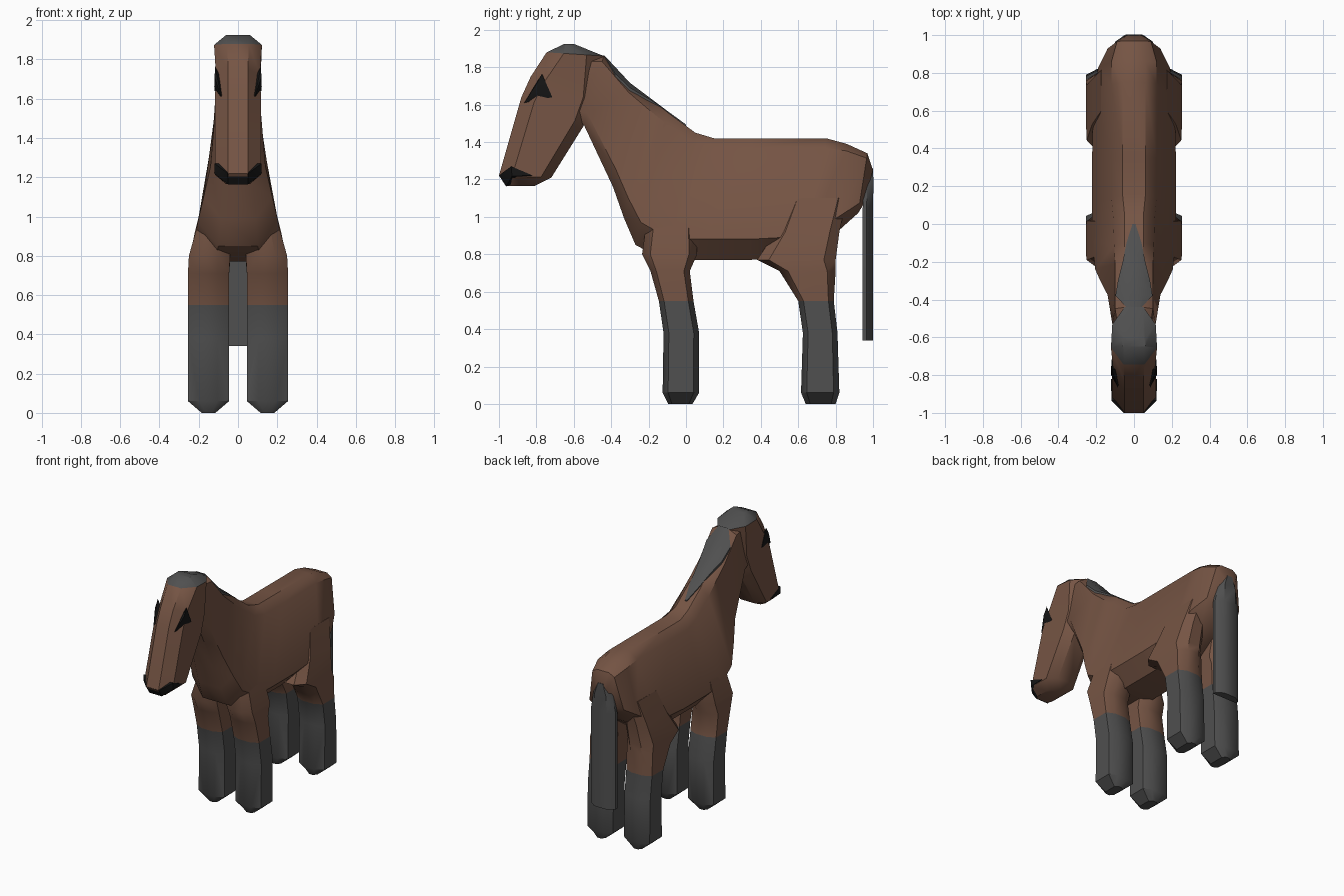
import bpy, bmesh, math

if "Cube" in bpy.data.objects:
    bpy.data.objects.remove(bpy.data.objects["Cube"])


def material(name, color):
    m = bpy.data.materials.new(name)
    m.diffuse_color = (*color, 1)
    m.use_nodes = True
    m.node_tree.nodes["Principled BSDF"].inputs["Base Color"].default_value = m.diffuse_color
    return m


BROWN = material("brown_coat", (0.18, 0.09, 0.058))
GREY = material("dark_grey_hair", (0.08, 0.08, 0.08))
BLACK = material("black", (0.008, 0.008, 0.008))


def finish(name, bm, mats, mirror=False, solid=True):
    if solid:
        bmesh.ops.recalc_face_normals(bm, faces=bm.faces)
    me = bpy.data.meshes.new(name)
    bm.to_mesh(me)
    bm.free()
    for m in mats:
        me.materials.append(m)
    ob = bpy.data.objects.new(name, me)
    bpy.context.collection.objects.link(ob)
    if mirror:
        ob.modifiers.new("mirror", 'MIRROR').use_mirror_merge = False
    bpy.ops.object.select_all(action='DESELECT')
    bpy.context.view_layer.objects.active = ob
    ob.select_set(True)
    bpy.ops.object.shade_smooth_by_angle(angle=math.radians(38))
    return ob


def loft(name, rings, mats, second_from=99, mirror=False):
    """Skin closed rings; bands from index second_from on use the second material."""
    bm = bmesh.new()
    vs = [[bm.verts.new(p) for p in r] for r in rings]
    n = len(rings[0])
    for k, (a, b) in enumerate(zip(vs, vs[1:])):
        for i in range(n):
            j = (i + 1) % n
            f = bm.faces.new((a[i], a[j], b[j], b[i]))
            f.material_index = int(k >= second_from)
    bm.faces.new(vs[0])
    f = bm.faces.new(vs[-1])
    f.material_index = int(len(rings) - 2 >= second_from)
    return finish(name, bm, mats, mirror)


def section(top, bot, ct, wt, wb, cb, ft=0.08, fb=0.17):
    """Eight-sided slice between two outline points (y, z)."""
    half = [(ct, 0), (wt, ft), (wb, 1 - fb), (cb, 1)]
    pts = half + [(-x, s) for x, s in reversed(half)]
    return [(x, top[0] + (bot[0] - top[0]) * s, top[1] + (bot[1] - top[1]) * s)
            for x, s in pts]


# Trunk and neck, rump to throat
trunk = [
    ((1.00, 1.25), (0.945, 1.06), .03, .05, .07, .05),
    ((0.97, 1.34), (0.92, 1.02), .05, .09, .14, .07),
    ((0.86, 1.39), (0.82, 0.93), .06, .12, .19, .10),
    ((0.75, 1.42), (0.62, 0.79), .06, .12, .215, .11),
    ((0.35, 1.42), (0.34, 0.77), .06, .12, .222, .12),
    ((0.15, 1.42), (0.08, 0.77), .06, .12, .222, .12),
    ((0.05, 1.45), (-0.12, 0.77), .05, .11, .222, .12),
    ((-0.10, 1.56), (-0.27, 0.85), .05, .105, .205, .10),
    ((-0.20, 1.635), (-0.33, 0.99), .045, .10, .175, .09),
    ((-0.30, 1.71), (-0.39, 1.16), .045, .10, .14, .08),
    ((-0.44, 1.86), (-0.545, 1.49), .045, .10, .115, .07),
    ((-0.58, 1.86), (-0.62, 1.52), .04, .08, .10, .06),
]
loft("body_and_neck", [section(*r) for r in trunk], [BROWN])

# Head, poll to muzzle, with grey forelock on the crown
head = [
    ((-0.65, 1.925), (-0.60, 1.925), .05, .06, .06, .05),
    ((-0.745, 1.88), (-0.44, 1.86), .055, .122, .115, .05, .3, .3),
    ((-0.83, 1.75), (-0.50, 1.62), .05, .112, .112, .06, .22, .15),
    ((-0.88, 1.64), (-0.545, 1.49), .05, .117, .117, .06, .2, .15),
    ((-1.00, 1.22), (-0.72, 1.21), .05, .117, .117, .06, .25, .2),
    ((-0.96, 1.165), (-0.81, 1.165), .045, .06, .06, .045, .2, .2),
]
loft("head", [section(*r) for r in head], [GREY, BROWN], second_from=1)

# Legs: (z, y0, y1, x0, x1)
front = [(0, -.095, .035, .115, .185), (.06, -.125, .07, .045, .255),
         (.38, -.12, .07, .045, .255), (.55, -.145, .04, .045, .255),
         (.71, -.19, .02, .045, .255), (.80, -.235, .06, .04, .25),
         (1.05, -.20, .05, .04, .18)]
hind = [(0, .64, .80, .115, .185), (.06, .615, .82, .045, .255),
        (.38, .625, .81, .045, .255), (.55, .60, .79, .045, .255),
        (.71, .50, .80, .045, .255), (.77, .38, .80, .04, .25),
        (.92, .48, .82, .04, .22), (1.10, .55, .86, .04, .175)]


def leg_ring(z, y0, y1, x0, x1):
    cx, cy = (x1 - x0) * .28, (y1 - y0) * .15
    return [(x0 + cx, y0, z), (x1 - cx, y0, z), (x1, y0 + cy, z), (x1, y1 - cy, z),
            (x1 - cx, y1, z), (x0 + cx, y1, z), (x0, y1 - cy, z), (x0, y0 + cy, z)]


for name, rows in (("front_legs", front), ("hind_legs", hind)):
    loft(name, [leg_ring(*r) for r in rows], [GREY, BROWN], second_from=3, mirror=True)

# Tail
tail = [(.34, .10, .05, .945, 1.0), (1.05, .10, .05, .945, 1.0),
        (1.18, .075, .045, .95, 1.002), (1.26, .03, .02, .96, 1.0)]
loft("tail", [[(-wf, yf, z), (wf, yf, z), (wf, yf + .02, z), (wb, yb, z),
               (-wb, yb, z), (-wf, yf + .02, z)] for z, wf, wb, yf, yb in tail], [GREY])

# Mane: thin leaf-shaped strip along the crest
mane = [(0.0, 1.487, .004, .008), (-.10, 1.56, .03, .04), (-.20, 1.635, .045, .06),
        (-.30, 1.71, .045, .085), (-.38, 1.796, .045, .098), (-.44, 1.86, .03, .04)]
rings = []
for y, z, a, b in mane:
    drop = max(0, b - .045) * .65
    rings.append([(-b, y, z - drop + .007), (-a, y, z + .007), (a, y, z + .007),
                  (b, y, z - drop + .007), (b, y, z - drop - .02), (-b, y, z - drop - .02)])
loft("mane", rings, [GREY])


def hull(name, pts, mirror):
    bm = bmesh.new()
    for p in pts:
        bm.verts.new(p)
    res = bmesh.ops.convex_hull(bm, input=bm.verts)
    loose = {v for v in res["geom_interior"] if isinstance(v, bmesh.types.BMVert)}
    bmesh.ops.delete(bm, geom=list(loose), context='VERTS')
    finish(name, bm, [BLACK], mirror)


# Eyes
hull("eyes", [(.117, -.77, 1.765), (.086, -.865, 1.61), (.12, -.715, 1.64),
              (.121, -.80, 1.66), (.119, -.80, 1.71), (.06, -.77, 1.66)], True)

# Muzzle patch wrapping round the nose
side = [(.054, -1.0, 1.222), (.12, -.935, 1.27), (.121, -.82, 1.222),
        (.12, -.93, 1.218), (.05, -.962, 1.163)]
hull("muzzle", side + [(-x, y, z) for x, y, z in side], False)
